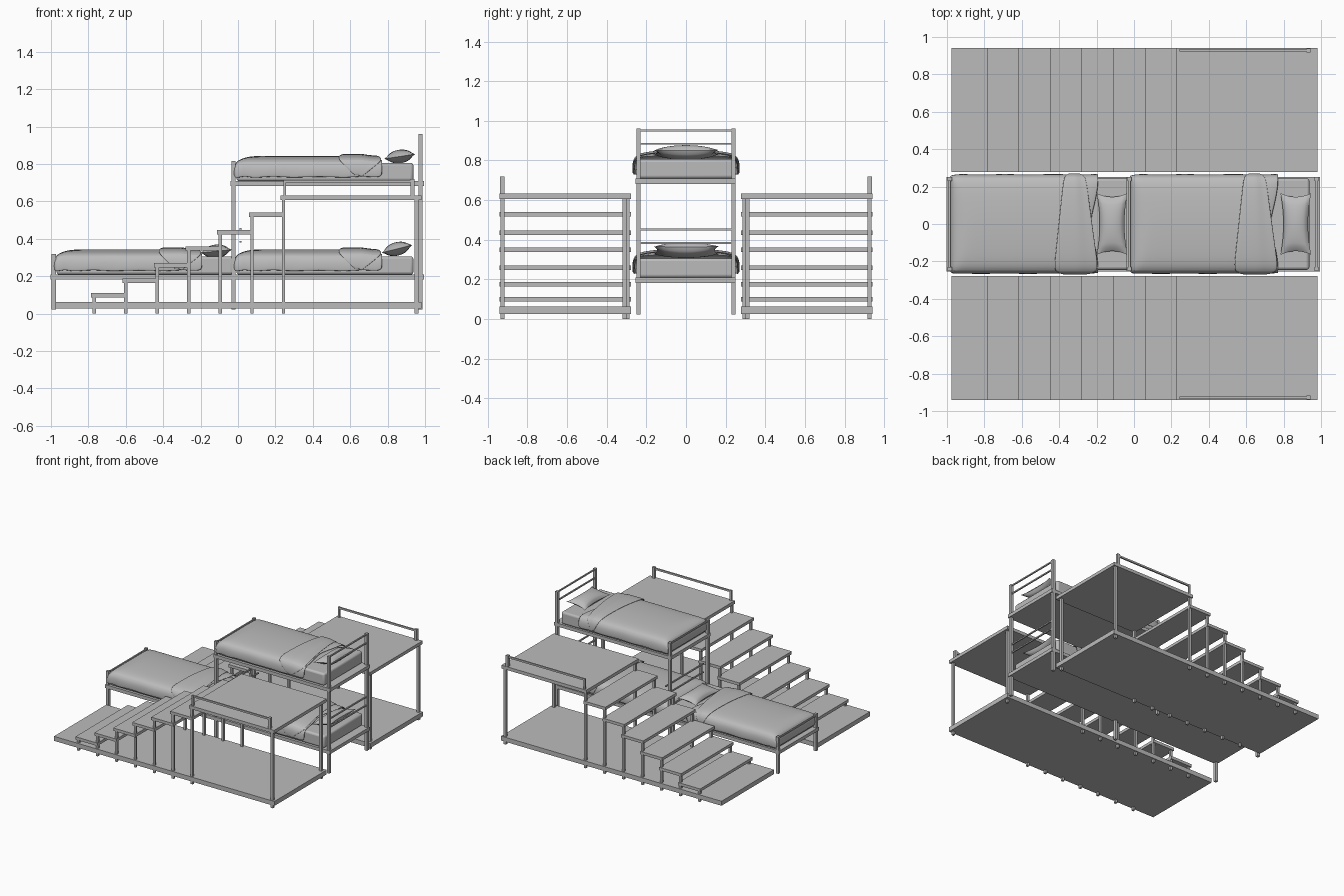
import bpy, bmesh, math
from mathutils import Matrix

if "Cube" in bpy.data.objects:
    bpy.data.objects.remove(bpy.data.objects["Cube"], do_unlink=True)

grey = bpy.data.materials.new("plain grey")
grey.use_nodes = True
GREY = (0.5, 0.5, 0.5, 1)
grey.diffuse_color = GREY
grey.node_tree.nodes["Principled BSDF"].inputs["Base Color"].default_value = GREY


def make(name, bm):
    bmesh.ops.recalc_face_normals(bm, faces=bm.faces)
    me = bpy.data.meshes.new(name)
    bm.to_mesh(me)
    bm.free()
    me.materials.append(grey)
    ob = bpy.data.objects.new(name, me)
    bpy.context.collection.objects.link(ob)
    return ob


def box(name, x, y, z, bevel=0):
    """Box from three (low, high) ranges."""
    bm = bmesh.new()
    bmesh.ops.create_cube(bm, size=1)
    for v in bm.verts:
        for i, (lo, hi) in enumerate((x, y, z)):
            v.co[i] = lo + (v.co[i] + 0.5) * (hi - lo)
    ob = make(name, bm)
    if bevel:
        m = ob.modifiers.new("soft edges", "BEVEL")
        m.width, m.segments = bevel, 3
        smooth(ob)
    return ob


def post(name, x, y, z0, z1, r=0.011):
    return box(name, (x - r, x + r), (y - r, y + r), (z0, z1))


def smooth(ob):
    bpy.ops.object.select_all(action="DESELECT")
    ob.select_set(True)
    bpy.context.view_layer.objects.active = ob
    bpy.ops.object.shade_smooth_by_angle(angle=math.radians(50))


def sheet(name, nu, nv, fn):
    """Grid surface from fn(i, j)."""
    bm = bmesh.new()
    g = [[bm.verts.new(fn(i, j)) for j in range(nv)] for i in range(nu)]
    for i in range(nu - 1):
        for j in range(nv - 1):
            bm.faces.new((g[i][j], g[i + 1][j], g[i + 1][j + 1], g[i][j + 1]))
    return make(name, bm)


def soften(ob, thick=0):
    if thick:
        m = ob.modifiers.new("thickness", "SOLIDIFY")
        m.thickness, m.offset = thick, 0
    m = ob.modifiers.new("round", "SUBSURF")
    m.levels = m.render_levels = 2
    smooth(ob)


# Cross-section of the cover, half of it, mirrored to the full width
HALF = [(0.262, 0.02), (0.264, 0.06), (0.253, 0.105), (0.2, 0.122), (0.1, 0.13)]
SECTION = [(-y, z) for y, z in HALF] + [(0, 0.133)] + HALF[::-1]
# Foot end and length of the cover: position and height cap
FOOT = [(-0.018, 0.02), (-0.02, 0.07), (-0.006, 0.108), (0.04, 0.124)]
LENGTH = [(0.08 + 0.1 * k, 0.14) for k in range(6)]


def cover(name, ox, base):
    stations = FOOT + LENGTH + [(0.67, 0.13), (None, 0.112)]

    def point(i, j):
        x, cap = stations[i]
        y, z = SECTION[j]
        if x is None:
            x = min(0.775, 0.725 + 0.3 * abs(y))
        if z < 0.03:
            z += 0.008 * math.sin(9 * i)
        if i < 2:
            y *= 0.97
        return (ox + x, y + 0.003 * math.sin(2.4 * i) * (z < 0.1), base + min(z, cap))
    soften(sheet(name, len(stations), len(SECTION), point), 0.006)


def turned_fold(name, ox, base):
    n = 6

    def point(i, j):
        y, z = SECTION[j]
        t = i / (n - 1)
        x = (0.558 + 0.11 * y) * (1 - t) + (0.74 - 0.14 * y) * t
        taper = max(0, min(1, (0.11 - z) / 0.09))
        x += (0.64 - x) * taper * 0.85
        lift = 0.011 if t < 0.8 else 0.003
        return (ox + x, y * 1.02, base + z + lift)
    soften(sheet(name, n, len(SECTION), point), 0.006)


def pillow(name, cx, cz, tilt):
    n = 13
    hx, hy, ht = 0.083, 0.165, 0.036
    bm = bmesh.new()
    bmesh.ops.create_grid(bm, x_segments=n, y_segments=n, size=1)
    low = bmesh.ops.duplicate(bm, geom=bm.faces[:])["geom"]
    under = {v for v in low if isinstance(v, bmesh.types.BMVert)}
    for v in bm.verts:
        u, w, _ = v.co
        puff = ht * math.sqrt(max(0, (1 - u * u) * (1 - w * w)))
        v.co = (u * hx * (1 - 0.2 * (1 - w * w)), w * hy * (1 - 0.12 * (1 - u * u)),
                -puff if v in under else puff)
    bmesh.ops.remove_doubles(bm, verts=bm.verts, dist=0.0005)
    bm.transform(Matrix.Translation((cx, 0, cz)) @ Matrix.Rotation(-tilt, 4, "Y"))
    smooth(make(name, bm))


def bed(name, ox, base, pillow_x, pillow_lift, tilt):
    """Slab frame, mattress, bedding and end rails."""
    box(name + "_frame", (ox - 0.04, ox + 0.995), (-0.255, 0.25), (base - 0.027, base))
    box(name + "_mattress", (ox - 0.008, ox + 0.938), (-0.245, 0.245),
        (base, base + 0.098), 0.015)
    cover(name + "_cover", ox, base)
    turned_fold(name + "_cover_fold", ox, base)
    pillow(name + "_pillow", pillow_x, base + pillow_lift, tilt)
    for x, heights in ((ox + 0.975, (0.176, 0.244)), (ox - 0.025, (0.095,))):
        for h in heights:
            box(name + "_end_rail", (x - 0.005, x + 0.005), (-0.24, 0.24),
                (base + h - 0.005, base + h + 0.005))


# Three beds: two low ones end to end, one raised over the head end
LOW, HIGH = 0.208, 0.708
bed("low_foot_bed", -0.962, LOW, -0.117, 0.125, 0.1)
bed("low_head_bed", 0, LOW, 0.85, 0.138, 0.25)
bed("upper_bed", 0, HIGH, 0.865, 0.132, 0.15)

# Bed posts, shared between the levels
for side in (-1, 1):
    for x, top in ((-0.985, 0.318), (-0.025, 0.815), (0.975, 0.96)):
        post("bed_post", x, side * 0.24, 0.022, top)

# Stepped platforms on both sides
STEP_TOPS = (0.11, 0.187, 0.27, 0.36, 0.447, 0.54, 0.632)
for side in (-1, 1):
    span = sorted((side * 0.277, side * 0.942))
    box("base_platform", (-0.975, 0.982), span, (0.026, 0.062))
    for k, top in enumerate(STEP_TOPS):
        x = -0.785 + 0.1685 * k
        last = k == len(STEP_TOPS) - 1
        end = 0.98 if last else x + 0.195
        under = top - (0.026 if last else 0.023)
        box("top_platform" if last else "step", (x, end), span, (under, top))
        for y in (0.925, 0.295):
            post("step_leg", x + 0.017, side * y, 0, under, 0.009)
    for y in (0.925, 0.31):
        post("platform_leg", 0.955, side * y, 0, 0.61, 0.01)
    # Guard rail on the outer edge
    post("guard_post", 0.933, side * 0.928, 0.63, 0.72)
    post("guard_post", 0.25, side * 0.928, 0.63, 0.715, 0.007)
    box("guard_rail", (0.25, 0.933), (side * 0.928 - 0.006, side * 0.928 + 0.006),
        (0.7, 0.714))
